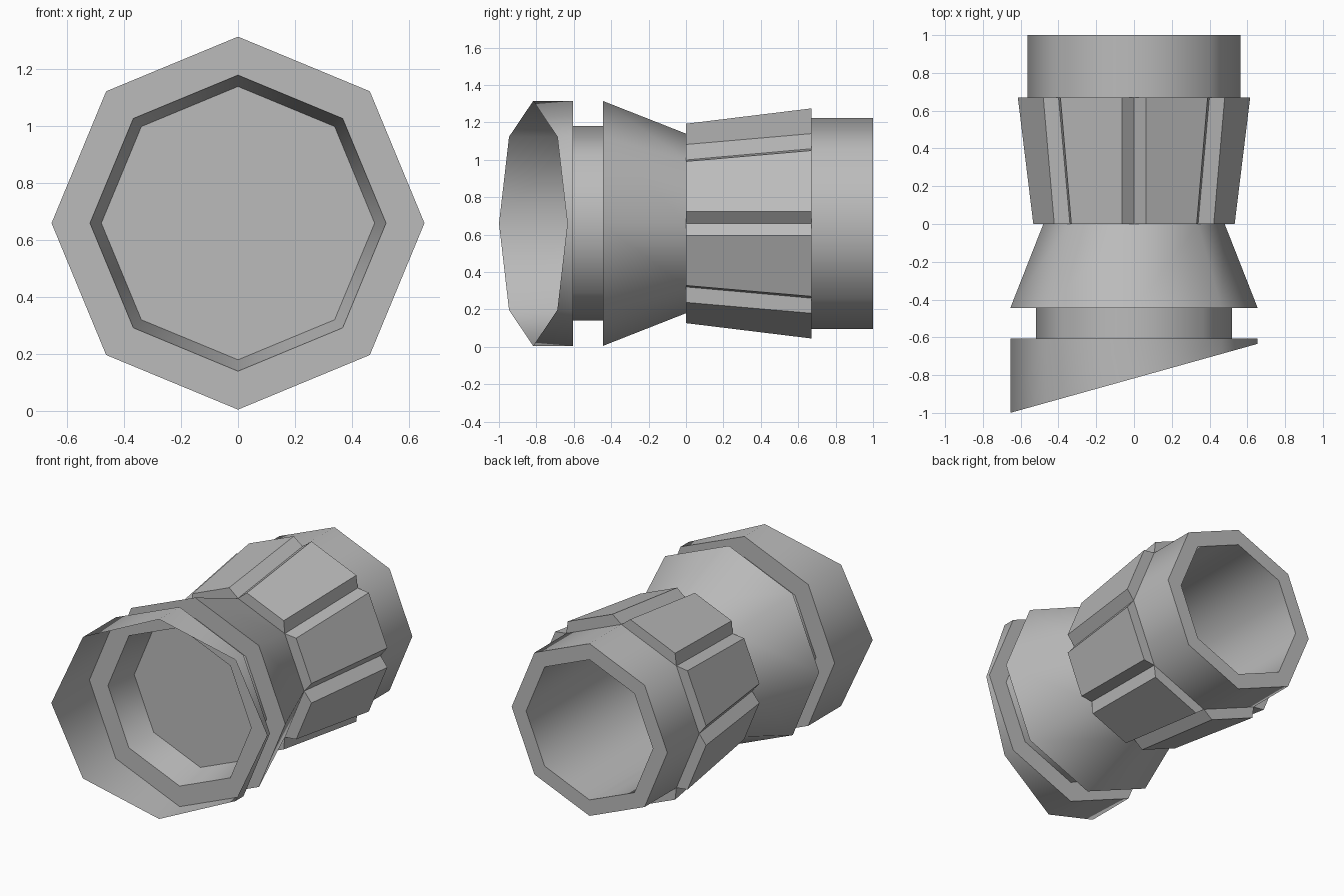
import bpy
import math

cube = bpy.data.objects.get("Cube")
if cube:
    bpy.data.objects.remove(cube)

SIDES = 8
AXIS_Z = 0.66
STEP = math.tau / SIDES

grey = bpy.data.materials.new("plain grey")
grey.use_nodes = True
GREY = (0.5, 0.5, 0.5, 1)
grey.diffuse_color = GREY
grey.node_tree.nodes["Principled BSDF"].inputs["Base Color"].default_value = GREY


def octagon(y, r):
    """Ring of points round the y axis, one corner pointing up."""
    return [(r * math.sin(k * STEP), y, AXIS_Z + r * math.cos(k * STEP))
            for k in range(SIDES)]


def make(name, verts, faces, smooth_angle=None):
    mesh = bpy.data.meshes.new(name)
    mesh.from_pydata(verts, [], faces)
    mesh.materials.append(grey)
    obj = bpy.data.objects.new(name, mesh)
    bpy.context.collection.objects.link(obj)
    if smooth_angle:
        bpy.ops.object.select_all(action='DESELECT')
        obj.select_set(True)
        bpy.context.view_layer.objects.active = obj
        bpy.ops.object.shade_smooth_by_angle(angle=math.radians(smooth_angle))
    return obj


def loft(name, rings, cap_end=False, smooth_angle=50):
    """Skin equal-length rings; rings running toward +y face outward."""
    n = len(rings[0])
    verts = [p for ring in rings for p in ring]
    faces = [(j * n + k, j * n + (k + 1) % n,
              (j + 1) * n + (k + 1) % n, (j + 1) * n + k)
             for j in range(len(rings) - 1) for k in range(n)]
    if cap_end:
        faces.append([(len(rings) - 1) * n + k for k in range(n)])
    return make(name, verts, faces, smooth_angle)


def turned(name, profile, **options):
    return loft(name, [octagon(y, r) for y, r in profile], **options)


# Front hood with a slanted opening and a flat ring behind it
slant = [(x, -0.817 + 0.279 * x, z) for x, y, z in octagon(0, 0.655)]
loft("front_hood", [slant, octagon(-0.605, 0.655), octagon(-0.605, 0.52)])

# Neck, flared collar and tapered core
turned("neck", [(-0.605, 0.52), (-0.445, 0.52)])
turned("flared_collar", [(-0.445, 0.52), (-0.445, 0.655), (0, 0.48)])
turned("grip_core", [(0, 0.48), (0.67, 0.565)])

# Rear tube with its deep bore
turned("rear_tube", [(0.67, 0.565), (1, 0.565), (1, 0.46), (-0.39, 0.46)])

# Tapered seat and flat lens seen through the hood
turned("lens_seat", [(-0.605, 0.52), (-0.39, 0.48), (-0.39, 0.46)][::-1])
lens = octagon(-0.39, 0.46)
make("lens", lens, [list(range(SIDES))])

# Eight grip panels with sloping sides that meet in the grooves
def panel_section(y, base, height, half_gap):
    inset = math.atan2(half_gap, height)
    outer = math.hypot(half_gap, height)
    return lambda start: [
        (r * math.sin(a), y, AXIS_Z + r * math.cos(a))
        for r, a in ((base, start), (outer, start + inset),
                     (outer, start + STEP - inset), (base, start + STEP))]


front_section = panel_section(0, 0.48, 0.533, 0.064)
back_section = panel_section(0.67, 0.565, 0.615, 0.064)
for k in range(SIDES):
    verts = front_section(k * STEP) + back_section(k * STEP)
    faces = [(i, i + 1, i + 5, i + 4) for i in range(3)]
    make(f"grip_panel_{k + 1}", verts, faces + [(3, 2, 1, 0), (4, 5, 6, 7)])
